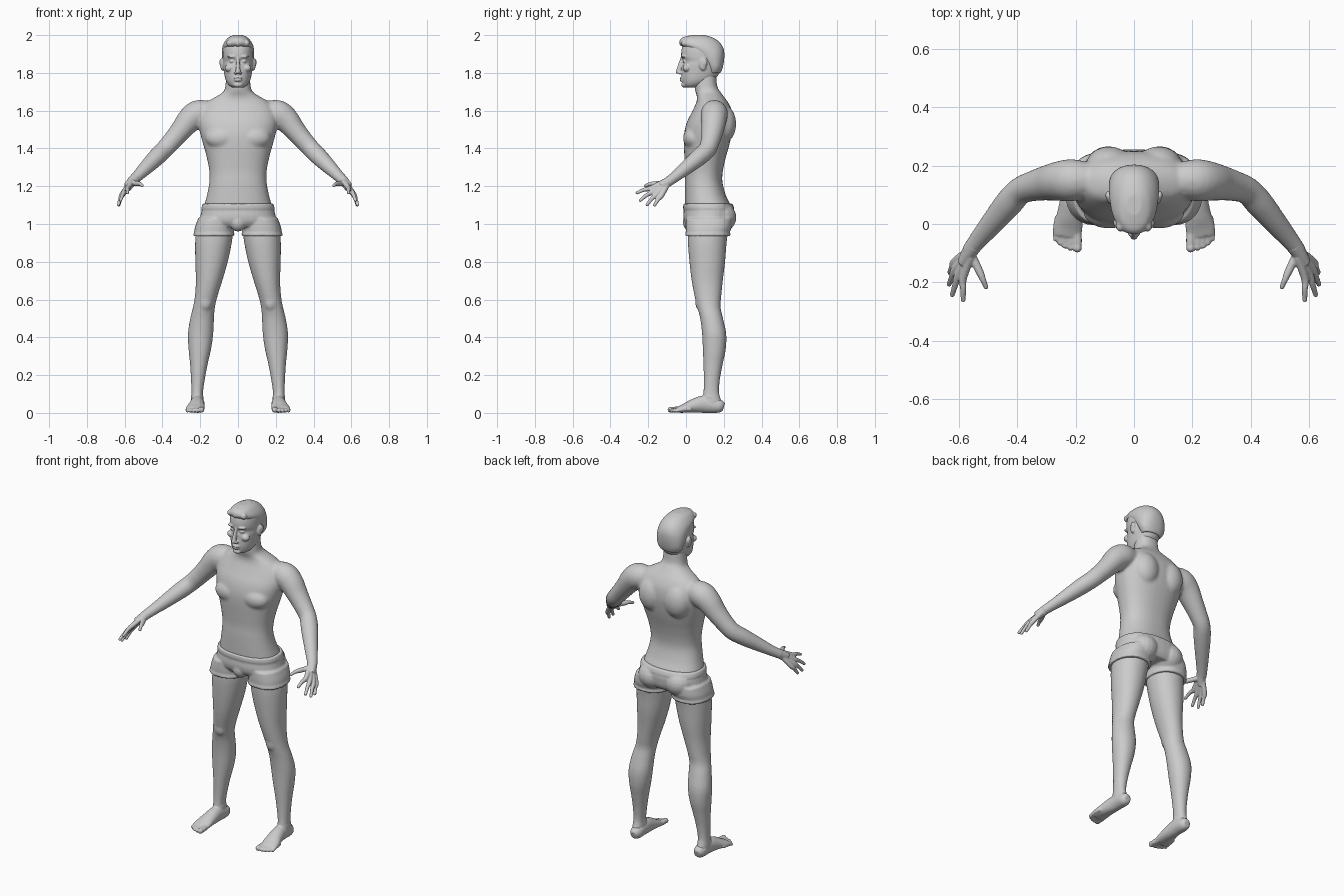
import bpy, bmesh, math
from mathutils import Vector, Matrix


def smooth_rows(rows, steps=4):
    """Catmull-Rom refinement of a list of equal-length rows."""
    out = []
    pts = [rows[0]] + rows + [rows[-1]]
    for i in range(1, len(pts) - 2):
        for k in range(steps):
            t = k / steps
            out.append([0.5 * (2 * b + (c - a) * t + (2 * a - 5 * b + 4 * c - d) * t * t
                               + (3 * b - a - 3 * c + d) * t ** 3)
                        for a, b, c, d in zip(*pts[i - 1:i + 3])])
    return out + [list(rows[-1])]


def skin_rings(bm, rings):
    loops = [[bm.verts.new(p) for p in r] for r in rings]
    n = len(loops[0])
    for a, b in zip(loops, loops[1:]):
        for i in range(n):
            bm.faces.new((a[i], a[(i + 1) % n], b[(i + 1) % n], b[i]))
    bm.faces.new(loops[0][::-1])
    bm.faces.new(loops[-1])


def oval(n, power):
    for i in range(n):
        c, s = math.cos(2 * math.pi * i / n), math.sin(2 * math.pi * i / n)
        yield (math.copysign(abs(c) ** (2 / power), c), math.copysign(abs(s) ** (2 / power), s))


def stack(bm, rows, side=1, power=2.3, n=36):
    """Horizontal slices: (z, centre x, half width, front y, back y)."""
    skin_rings(bm, [[(side * (x + rx * u), (f + b) / 2 + (b - f) / 2 * v, z) for u, v in oval(n, power)]
                    for z, x, rx, f, b in smooth_rows(rows)])


def tube(bm, rows, side=1, n=20):
    """Slices across a path: (x, y, z, sideways radius, upright radius)."""
    rows = smooth_rows(rows)
    pts = [Vector(r[:3]) for r in rows]
    rings = []
    for i, r in enumerate(rows):
        t = (pts[min(i + 1, len(pts) - 1)] - pts[max(i - 1, 0)]).normalized()
        u = t.cross(Vector((0, 0, 1))).normalized()
        v = u.cross(t)
        ring = [pts[i] + u * (r[3] * a) + v * (r[4] * b) for a, b in oval(n, 2)]
        rings.append([(side * p.x, p.y, p.z) for p in ring])
    skin_rings(bm, rings)


def ball(bm, x, y, z, rx, ry, rz, side=1):
    bmesh.ops.create_uvsphere(bm, u_segments=20, v_segments=12, radius=1,
                              matrix=Matrix.Translation((side * x, y, z)) @ Matrix.Diagonal((rx, ry, rz, 1)))


def finish(bm, name, voxel, passes):
    """Fuse the overlapping shapes into one smooth surface."""
    bmesh.ops.recalc_face_normals(bm, faces=bm.faces)
    me = bpy.data.meshes.new(name)
    bm.to_mesh(me)
    bm.free()
    ob = bpy.data.objects.new(name, me)
    bpy.context.collection.objects.link(ob)
    rm = ob.modifiers.new("fuse", 'REMESH')
    rm.mode, rm.voxel_size, rm.use_smooth_shade = 'VOXEL', voxel, True
    sm = ob.modifiers.new("soften", 'SMOOTH')
    sm.factor, sm.iterations = 0.5, passes
    return ob


# torso, neck and arms
bm = bmesh.new()
stack(bm, [(1.06, 0, .18, .0, .24), (1.10, 0, .178, -.005, .235), (1.15, 0, .165, -.006, .212),
           (1.22, 0, .152, -.006, .193), (1.28, 0, .152, -.004, .195), (1.35, 0, .165, -.008, .21),
           (1.42, 0, .184, -.012, .23), (1.48, 0, .20, -.01, .243), (1.54, 0, .21, .005, .25),
           (1.60, 0, .20, .035, .243), (1.645, 0, .165, .055, .222), (1.675, 0, .115, .058, .2),
           (1.70, 0, .078, .05, .182), (1.73, 0, .067, .045, .165), (1.80, 0, .062, .045, .16)])
for s in (1, -1):
    ball(bm, .085, .04, 1.455, .088, .056, .06, s)
    ball(bm, .085, .2, 1.53, .08, .066, .1, s)
    tube(bm, [(.15, .15, 1.585, .06, .065), (.21, .15, 1.583, .072, .073), (.255, .147, 1.552, .068, .068),
              (.30, .14, 1.498, .06, .057), (.345, .13, 1.445, .052, .051), (.39, .113, 1.395, .047, .048),
              (.43, .07, 1.355, .048, .046), (.48, .01, 1.305, .041, .039), (.53, -.05, 1.256, .033, .03),
              (.57, -.1, 1.218, .026, .026)], s, 28)
finish(bm, "torso_and_arms", .008, 6)

# hands: palm bones continue into fingers
bm = bmesh.new()
fingers = [((.560, -.113, 1.226), (.585, -.185, 1.19), (.585, -.259, 1.165)),
           ((.565, -.108, 1.221), (.602, -.175, 1.172), (.622, -.242, 1.125)),
           ((.569, -.103, 1.216), (.613, -.155, 1.158), (.633, -.206, 1.102)),
           ((.573, -.098, 1.211), (.615, -.130, 1.150), (.631, -.166, 1.100)),
           ((.557, -.105, 1.216), (.528, -.165, 1.213), (.507, -.215, 1.203))]
for s in (1, -1):
    tube(bm, [(.545, -.07, 1.242, .028, .027), (.565, -.098, 1.221, .026, .026), (.587, -.13, 1.195, .018, .027)], s)
    for base, knuckle, tip in fingers:
        mid = [(a + b) / 2 for a, b in zip(knuckle, tip)]
        mid[2] += .004
        tube(bm, [(*base, .015, .015), (*knuckle, .0135, .0135), (*mid, .0105, .0105), (*tip, .0085, .0085)], s, 14)
        ball(bm, *tip, .0088, .0088, .0088, s)
finish(bm, "hands", .004, 2)

# legs
bm = bmesh.new()
for s in (1, -1):
    stack(bm, [(.97, .123, .098, .01, .225), (.90, .13, .097, .01, .215), (.80, .14, .086, .018, .207),
               (.70, .153, .07, .03, .195), (.62, .168, .06, .045, .187), (.56, .18, .058, .06, .183),
               (.50, .19, .063, .075, .196), (.42, .198, .067, .085, .213), (.34, .202, .06, .089, .211),
               (.26, .207, .047, .092, .195), (.18, .212, .037, .094, .18), (.11, .216, .031, .092, .175),
               (.06, .216, .033, .08, .188), (.02, .214, .034, .07, .194)], s, 2.1)
    ball(bm, .172, .078, .585, .034, .03, .045, s)
finish(bm, "legs", .008, 5)

# feet and toes
bm = bmesh.new()
toes = [(.194, -.082, .016), (.217, -.08, .012), (.236, -.074, .011), (.253, -.064, .0105), (.268, -.05, .01)]
for s in (1, -1):
    tube(bm, [(.213, .2, .03, .018, .022), (.213, .175, .036, .034, .036), (.214, .1, .046, .037, .046),
              (.219, .04, .037, .043, .037), (.226, -.01, .024, .05, .024), (.229, -.04, .017, .048, .017)], s, 28)
    ball(bm, .216, .13, .08, .033, .042, .05, s)
    for x, y, r in toes:
        tube(bm, [(.226 + (x - .226) * .85, y + .075, .02, r, r), (x, y + .03, .018, r, r),
                  (x, y, r + .001, r * .9, r * .85)], s, 12)
        ball(bm, x, y, r + .001, r, r, r, s)
finish(bm, "feet", .005, 2)

# shorts
bm = bmesh.new()
stack(bm, [(.985, 0, .205, .01, .235), (1.01, 0, .208, -.008, .25), (1.04, 0, .2, -.014, .255),
           (1.07, 0, .193, -.012, .255), (1.10, 0, .186, -.011, .243)])
stack(bm, [(1.082, 0, .195, -.016, .256), (1.108, 0, .187, -.014, .246)])
ball(bm, 0, .025, 1.01, .045, .042, .05)
for s in (1, -1):
    stack(bm, [(1.03, .115, .096, .0, .245), (.985, .123, .104, -.002, .242), (.955, .127, .105, -.001, .232),
               (.936, .128, .106, -.002, .231)], s)
    stack(bm, [(.936, .128, .109, -.005, .234), (.95, .127, .109, -.005, .236)], s)
    ball(bm, .088, .17, 1.035, .09, .097, .085, s)
finish(bm, "shorts", .006, 3)

# head with face and ears
bm = bmesh.new()
stack(bm, [(1.722, 0, .03, .0, .07), (1.735, 0, .048, -.014, .10), (1.755, 0, .062, -.02, .135),
           (1.78, 0, .07, -.023, .165), (1.81, 0, .075, -.022, .182), (1.84, 0, .079, -.02, .192),
           (1.862, 0, .08, -.015, .195), (1.885, 0, .081, -.025, .196), (1.92, 0, .08, -.024, .19),
           (1.95, 0, .073, -.015, .175), (1.975, 0, .055, .005, .145), (1.988, 0, .03, .04, .11)], power=2.15)
tube(bm, [(0, -.018, 1.882, .008, .009), (0, -.03, 1.84, .01, .013), (0, -.042, 1.805, .014, .012)])
ball(bm, 0, -.042, 1.805, .012, .013, .01)
ball(bm, 0, -.022, 1.773, .024, .013, .005)
ball(bm, 0, -.021, 1.760, .021, .013, .006)
ball(bm, 0, -.006, 1.737, .026, .02, .015)
for s in (1, -1):
    ball(bm, .012, -.032, 1.800, .009, .011, .008, s)
    ball(bm, .03, -.012, 1.886, .028, .015, .008, s)
    ball(bm, .031, -.006, 1.861, .014, .012, .008, s)
    ball(bm, .047, .004, 1.825, .024, .022, .02, s)
    ball(bm, .083, .09, 1.845, .011, .02, .033, s)
    ball(bm, .089, .098, 1.855, .009, .015, .022, s)
finish(bm, "head", .004, 3)

# short hair with a raised fringe
bm = bmesh.new()
stack(bm, [(1.80, 0, .062, .11, .184), (1.83, 0, .078, .105, .195), (1.87, 0, .085, .075, .202),
           (1.905, 0, .086, .04, .203), (1.93, 0, .084, .0, .198), (1.95, 0, .079, -.03, .188),
           (1.97, 0, .067, -.034, .17), (1.988, 0, .05, -.018, .14), (2.0, 0, .025, .03, .10)], power=2.2)
for i in range(5):
    ball(bm, (i - 2) * .023, -.018 + .005 * abs(i - 2), 1.958 + .004 * (i % 2), .016, .018, .018)
finish(bm, "hair", .005, 2)
